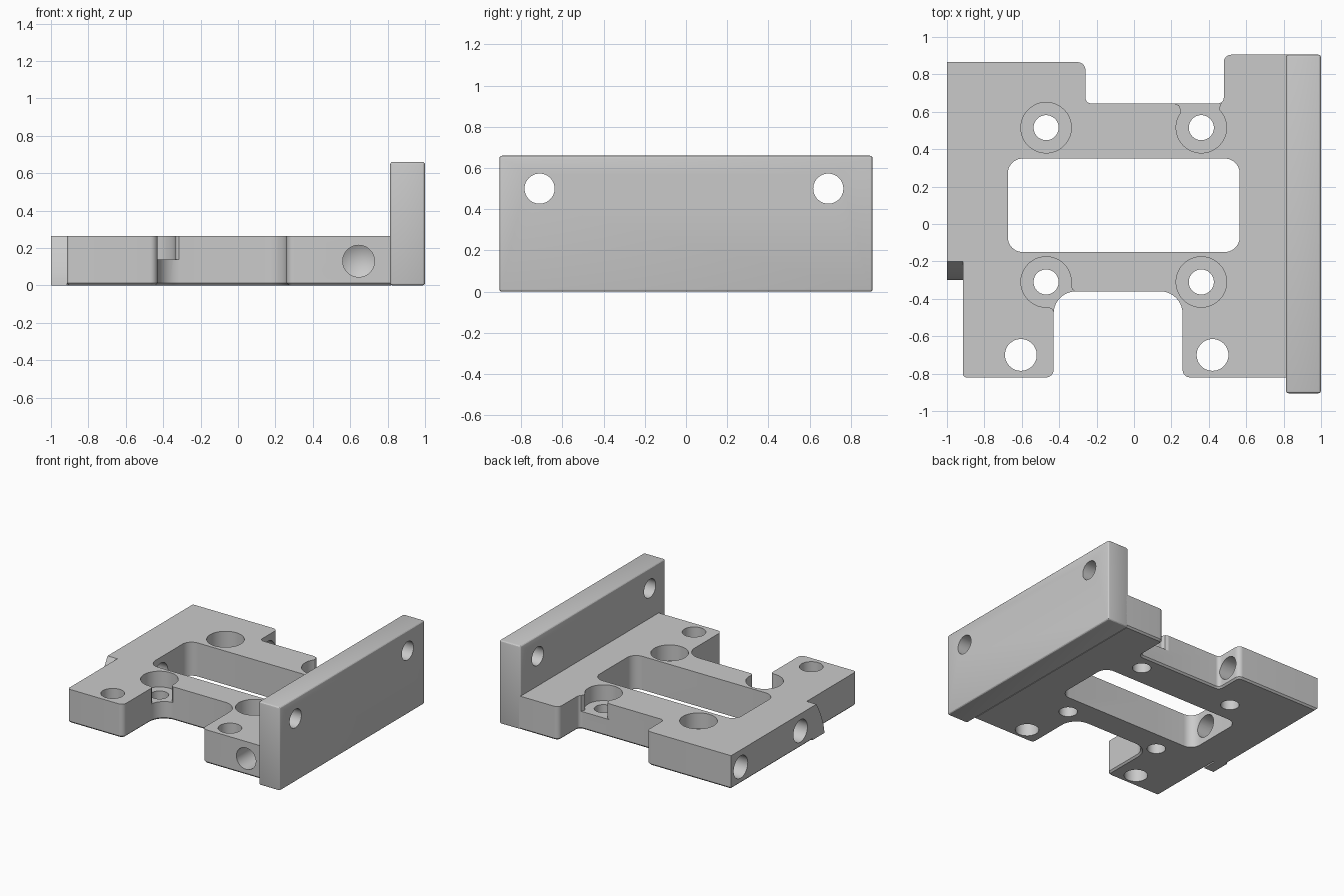
import bpy, bmesh, math
from mathutils import Vector, Matrix

cube = bpy.data.objects.get("Cube")
if cube:
    bpy.data.objects.remove(cube, do_unlink=True)

grey = bpy.data.materials.new("machined_grey")
grey.use_nodes = True
grey.diffuse_color = (0.59, 0.59, 0.59, 1)
grey.node_tree.nodes["Principled BSDF"].inputs["Base Color"].default_value = (0.59, 0.59, 0.59, 1)

TOP, SEAT, MID = 0.265, 0.14, 0.13   # plate top, counterbore floor, cross-hole height


def rounded(corners, steps=10):
    """Replace each (x, y, radius) corner by an arc."""
    pts = []
    for i, (x, y, r) in enumerate(corners):
        p = Vector((x, y))
        if r == 0:
            pts.append(p)
            continue
        a = (Vector(corners[i - 1][:2]) - p).normalized()
        b = (Vector(corners[(i + 1) % len(corners)][:2]) - p).normalized()
        c = p + (a + b) * r
        for k in range(steps + 1):
            t = math.pi / 2 * k / steps
            pts.append(c - b * r * math.cos(t) - a * r * math.sin(t))
    return pts


def finish(bm, name):
    bmesh.ops.recalc_face_normals(bm, faces=bm.faces)
    if bm.calc_volume(signed=True) < 0:
        bmesh.ops.reverse_faces(bm, faces=bm.faces)
    mesh = bpy.data.meshes.new(name)
    bm.to_mesh(mesh)
    bm.free()
    mesh.materials.append(grey)
    ob = bpy.data.objects.new(name, mesh)
    bpy.context.scene.collection.objects.link(ob)
    return ob


def prism(name, pts, z0, z1, chamfer=0):
    """Close an outline between two heights, optionally easing its bottom edge."""
    bm = bmesh.new()
    low = [bm.verts.new((p[0], p[1], z0 + chamfer)) for p in pts]
    high = [bm.verts.new((p[0], p[1], z1)) for p in pts]
    floor = bm.faces.new(low[::-1])
    bm.faces.new(high)
    for i in range(len(pts)):
        bm.faces.new((low[i - 1], low[i], high[i], high[i - 1]))
    bm.normal_update()
    if chamfer:
        bmesh.ops.inset_region(bm, faces=[floor], thickness=chamfer,
                               use_boundary=True, use_even_offset=True)
        for v in floor.verts:
            v.co.z = z0
    return finish(bm, name)


def drill(start, axis, radius, depth, point=0):
    """Round cutter from start along axis, with an optional drill point."""
    bm = bmesh.new()
    bmesh.ops.create_cone(bm, cap_ends=True, segments=48, radius1=radius, radius2=radius,
                          depth=depth, matrix=Matrix.Translation((0, 0, depth / 2)))
    if point:
        end = max(bm.faces, key=lambda f: f.calc_center_median().z)
        tip = bmesh.ops.poke(bm, faces=[end])["verts"][0]
        tip.co.z += point
    turn = Vector((0, 0, 1)).rotation_difference(Vector(axis)).to_matrix().to_4x4()
    bm.transform(Matrix.Translation(start) @ turn)
    return finish(bm, "cutter")


def cut(ob, cutters):
    for c in cutters:
        mod = ob.modifiers.new("cut", 'BOOLEAN')
        mod.operation, mod.solver, mod.object = 'DIFFERENCE', 'EXACT', c
    bpy.context.view_layer.update()
    mesh = bpy.data.meshes.new_from_object(ob.evaluated_get(bpy.context.evaluated_depsgraph_get()))
    ob.modifiers.clear()
    ob.data = mesh
    for c in cutters:
        bpy.data.objects.remove(c, do_unlink=True)


# Base plate with front and back cut-outs, listed counter-clockwise
base_plate = prism("base_plate", rounded([
    (-1, 0.865, 0), (-1, -0.2, 0), (-0.915, -0.2, 0), (-0.915, -0.82, 0.02),
    (-0.43, -0.82, 0.04), (-0.43, -0.36, 0.12), (0.26, -0.36, 0.12), (0.26, -0.82, 0.04),
    (0.83, -0.82, 0), (0.83, 0.905, 0), (0.48, 0.905, 0.04), (0.48, 0.645, 0.03),
    (-0.26, 0.645, 0.03), (-0.26, 0.865, 0.04)]), 0, TOP, chamfer=0.013)

# Central window
cutters = [prism("cutter", rounded([(-0.675, -0.15, 0.08), (0.565, -0.15, 0.08),
                                    (0.565, 0.35, 0.08), (-0.675, 0.35, 0.08)]), -0.1, 0.4)]
# Counterbored screw holes
for x in (-0.47, 0.36):
    for y in (-0.31, 0.515):
        cutters.append(drill((x, y, -0.1), (0, 0, 1), 0.067, 0.5))
        cutters.append(drill((x, y, SEAT), (0, 0, 1), 0.135, 0.3))
# Necks where two counterbores break into the cut-outs
cutters.append(prism("cutter", [(0.25, 0.52), (0.455, 0.52), (0.455, 0.62), (0.465, 0.645),
                                (0.465, 0.68), (0.215, 0.68), (0.215, 0.645), (0.24, 0.635),
                                (0.25, 0.61)], SEAT, 0.41))
cutters.append(prism("cutter", [(-0.47, -0.31), (-0.455, -0.444), (-0.435, -0.455), (-0.425, -0.48),
                                (-0.31, -0.365), (-0.33, -0.35), (-0.337, -0.33)], SEAT, 0.41))
# Plain holes in the feet
for x in (-0.605, 0.42):
    cutters.append(drill((x, -0.7, -0.1), (0, 0, 1), 0.085, 0.5))
# Cross holes from the side and a pointed blind hole in the front
cutters.append(drill((-1.1, 0.745, MID), (1, 0, 0), 0.088, 1.0))
cutters.append(drill((-1.1, 0, MID), (1, 0, 0), 0.088, 0.6))
cutters.append(drill((0.645, -0.9, MID), (0, 1, 0), 0.085, 0.5, point=0.05))
cut(base_plate, cutters)

# Sloping lug at the side step, drawn as a (y, z) profile
lug = [(-0.15, 0)]
for k in range(9):
    u = k / 8
    lug.append((-0.3 + 0.1 * u ** 1.6, TOP * u))
lug.append((-0.15, TOP))
side_lug = prism("side_lug", lug, -1, -0.914)
side_lug.data.transform(Matrix(((0, 0, 1, 0), (1, 0, 0, 0), (0, 1, 0, 0), (0, 0, 0, 1))))

# Upright mounting wall with two holes
bm = bmesh.new()
bmesh.ops.create_cube(bm, size=1, matrix=Matrix.Translation((0.9065, 0, 0.33))
                      @ Matrix.Diagonal((0.187, 1.81, 0.66, 1)))
bmesh.ops.bevel(bm, geom=list(bm.edges), offset=0.014, segments=3, profile=0.5, affect='EDGES')
mounting_wall = finish(bm, "mounting_wall")
cut(mounting_wall, [drill((0.7, y, 0.5), (1, 0, 0), 0.073, 0.5) for y in (-0.71, 0.69)])

# Smooth the rounded surfaces only
bpy.ops.object.select_all(action='DESELECT')
for ob in (base_plate, side_lug, mounting_wall):
    ob.select_set(True)
    bpy.context.view_layer.objects.active = ob
bpy.ops.object.shade_smooth_by_angle(angle=math.radians(20))
